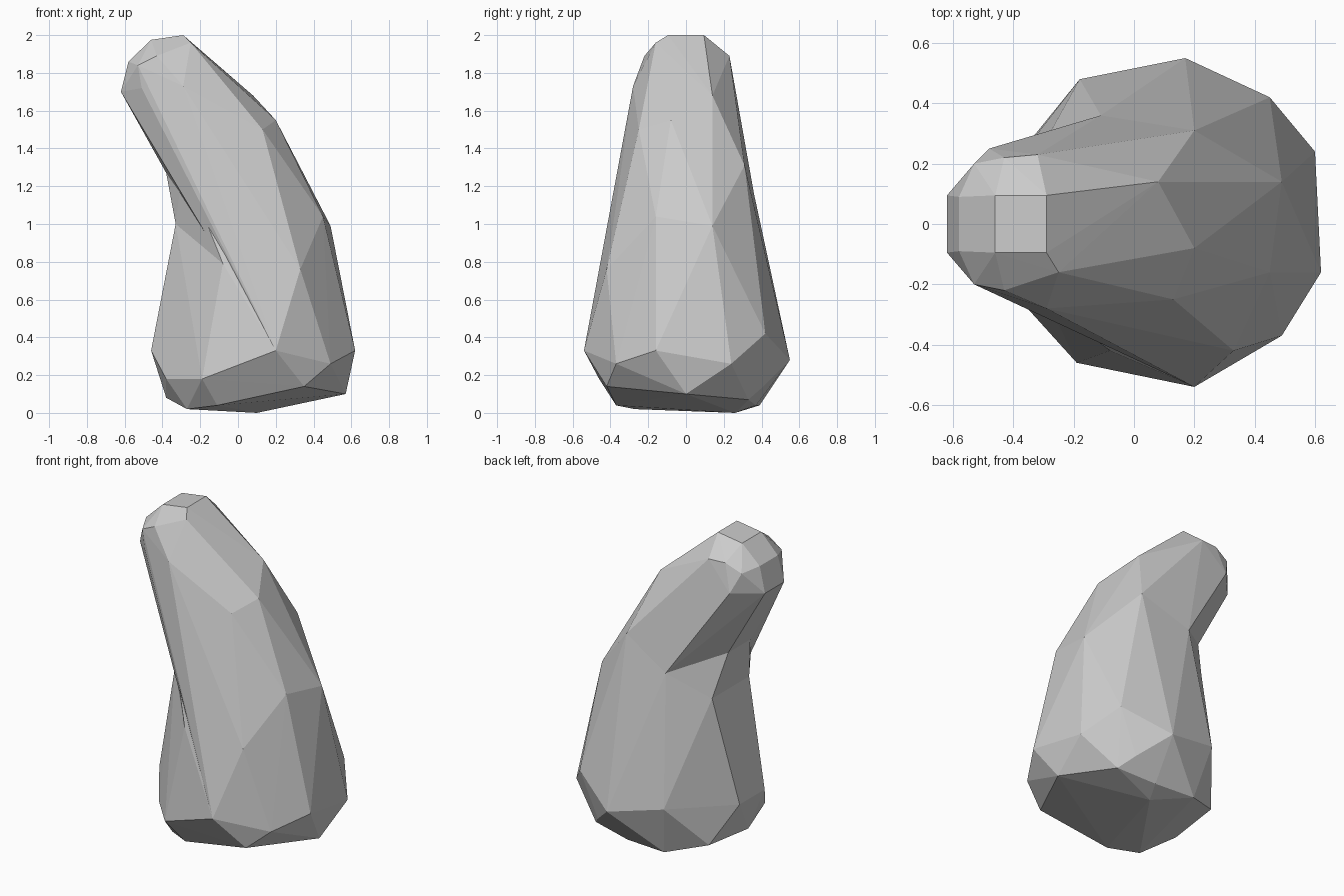
import bpy
import bmesh
from mathutils import Vector

default_cube = bpy.data.objects.get("Cube")
if default_cube:
    bpy.data.objects.remove(default_cube, do_unlink=True)

# One plain stone colour
stone_grey = bpy.data.materials.new("stone_grey")
stone_grey.use_nodes = True
stone_colour = (0.6, 0.6, 0.6, 1.0)
stone_grey.diffuse_color = stone_colour
shader = stone_grey.node_tree.nodes["Principled BSDF"]
shader.inputs["Base Color"].default_value = stone_colour
shader.inputs["Roughness"].default_value = 0.8


def mirror_pairs(points):
    """Return each corner together with its twin across the y = 0 plane."""
    return [(x, side * y, z) for x, y, z in points for side in (-1, 1)]


def faceted_hull(name, points):
    """Wrap the corners in a flat-faced convex skin."""
    bm = bmesh.new()
    for point in points:
        bm.verts.new(Vector(point))
    result = bmesh.ops.convex_hull(bm, input=bm.verts)
    inner = {v for v in result["geom_interior"] if isinstance(v, bmesh.types.BMVert)}
    bmesh.ops.delete(bm, geom=list(inner), context="VERTS")
    bmesh.ops.recalc_face_normals(bm, faces=bm.faces)
    mesh = bpy.data.meshes.new(name)
    bm.to_mesh(mesh)
    bm.free()
    mesh.materials.append(stone_grey)
    obj = bpy.data.objects.new(name, mesh)
    bpy.context.collection.objects.link(obj)
    return obj


def fuse(target, part):
    """Merge a part into the target and remove the leftover part."""
    union = target.modifiers.new("fuse_part", "BOOLEAN")
    union.operation = "UNION"
    union.solver = "EXACT"
    union.object = part
    bpy.context.view_layer.objects.active = target
    bpy.ops.object.modifier_apply(modifier=union.name)
    bpy.data.objects.remove(part, do_unlink=True)


# Rounded tip: crown outline, then the cheeks
crown = mirror_pairs([(-.29, .095, 2), (-.46, .095, 1.975),
                      (-.58, .09, 1.86), (-.62, .095, 1.7)])
cheeks = mirror_pairs([(-.43, .22, 1.89), (-.53, .2, 1.84)])
cheeks += [(-.51, -.205, 1.72), (-.48, .25, 1.72),
           (-.25, -.16, 1.96), (-.29, -.28, 1.73), (-.32, .23, 1.89)]

# Inner bend of the neck
back_bend = (-.11, .36, 1.16)
throat = [(-.38, -.1, 1.27), (-.38, .12, 1.27), (-.29, -.26, 1.32), back_bend]
waist = [(-.33, -.16, 1), (-.33, .21, 1), (-.08, -.42, .79), back_bend]

# Outer curve of the back
spine = [(.08, .14, 1.68), (.2, -.08, 1.55), (.13, -.25, 1.5), (.2, .31, 1.31),
         (.49, .14, .99), (.45, -.16, 1.04), (.33, -.42, .76)]

# Widest ring and the worn underside
front_corner = (.2, -.54, .33)
belly = [front_corner, (.62, -.16, .33), (.6, .24, .26), (.45, .42, .42),
         (.49, -.37, .26), (.17, .55, .28), (-.18, .48, .36),
         (-.46, -.13, .33), (-.46, .12, .33), (-.19, -.46, .18)]
base = [(.57, 0, .1), (.35, -.42, .14), (-.11, -.37, .04), (.1, .26, 0),
        (-.27, -.27, .02), (-.38, -.25, .18), (-.38, -.08, .08),
        (.33, .41, .14), (.4, .33, .07), (.15, .37, .04),
        (-.12, .39, .04), (-.35, .27, .1)]

# Heavy body, short collar at the bend, and the leaning neck
body = faceted_hull("stone_body", waist + spine + belly + base)
collar = faceted_hull("stone_collar", waist + throat + spine + [front_corner])
neck = faceted_hull("stone_neck", crown + cheeks + throat + spine + [front_corner])
fuse(body, collar)
fuse(body, neck)
for polygon in body.data.polygons:
    polygon.use_smooth = False
